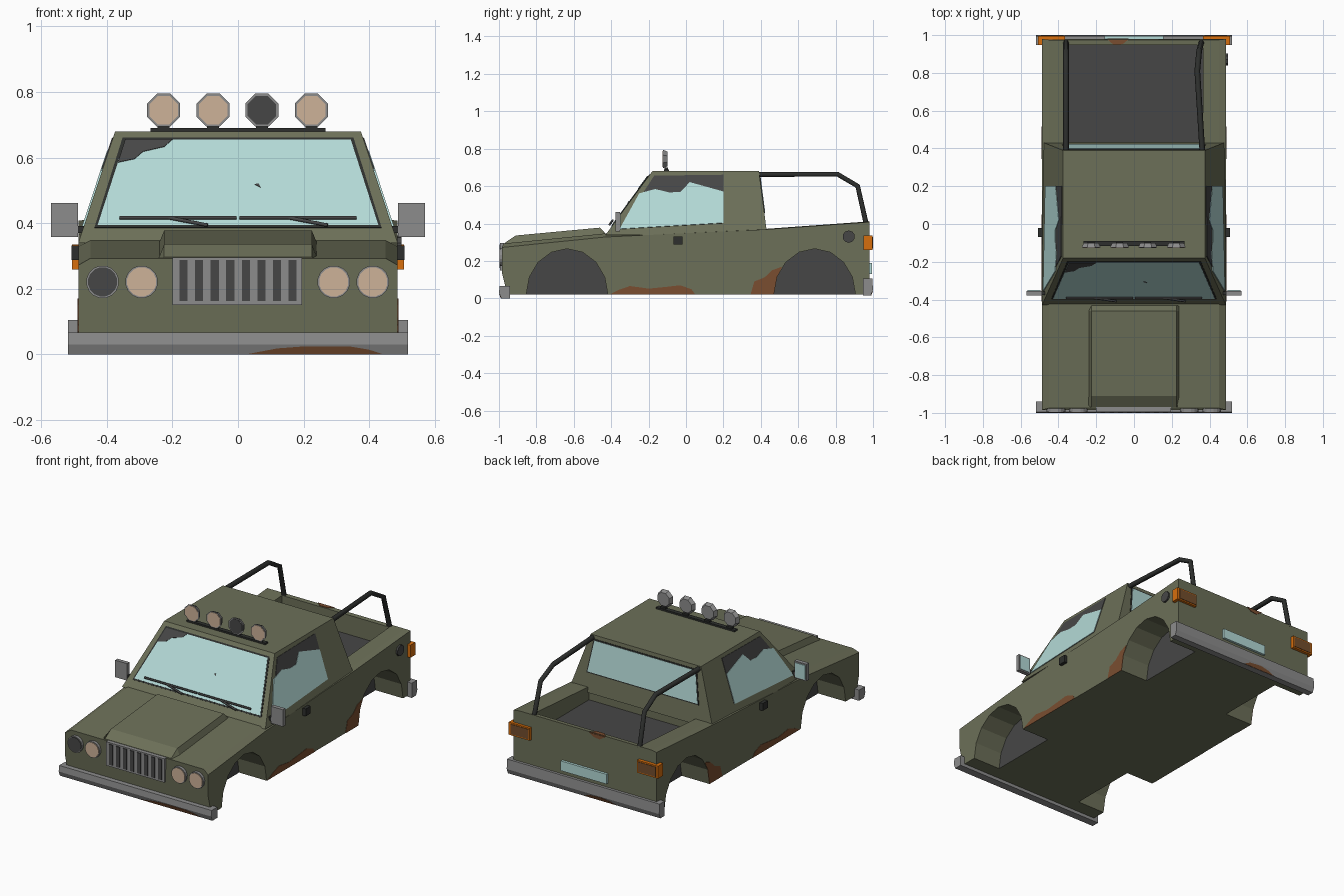
import bpy, bmesh, math
from mathutils import Vector, Matrix

if "Cube" in bpy.data.objects:
    bpy.data.objects.remove(bpy.data.objects["Cube"])

def material(name, rgb):
    m = bpy.data.materials.new(name)
    m.diffuse_color = (*rgb, 1)
    m.use_nodes = True
    m.node_tree.nodes["Principled BSDF"].inputs["Base Color"].default_value = m.diffuse_color
    return m

OLIVE = material("olive_paint", (.150, .160, .098))
GLASS = material("pale_glass", (.456, .701, .680))
CREAM = material("lamp_cream", (.617, .445, .314))
ORANGE = material("signal_orange", (.68, .156, .004))
GRAY = material("metal_gray", (.262, .262, .262))
DARK = material("dark_gray", (.062, .062, .062))
BLACK = material("black_trim", (.026, .028, .026))
RUST = material("rust", (.195, .076, .030))
LENS = material("brown_lens", (.17, .075, .026))

def finish(bm, name, *mats):
    bmesh.ops.recalc_face_normals(bm, faces=bm.faces)
    me = bpy.data.meshes.new(name)
    bm.to_mesh(me)
    bm.free()
    ob = bpy.data.objects.new(name, me)
    bpy.context.collection.objects.link(ob)
    for m in mats:
        me.materials.append(m)
    return ob

def loft(name, rings, mat):
    """Skin closed rings of equal size and cap both ends."""
    bm = bmesh.new()
    vs = [[bm.verts.new(p) for p in r] for r in rings]
    n = len(vs[0])
    for a, b in zip(vs, vs[1:]):
        for i in range(n):
            bm.faces.new((a[i], a[(i + 1) % n], b[(i + 1) % n], b[i]))
    bm.faces.new(vs[0])
    bm.faces.new(vs[-1])
    return finish(bm, name, mat)

def plate(name, pts, offset, mat):
    """Thin slab: polygon pushed out along an offset vector."""
    o = Vector(offset)
    return loft(name, [pts, [Vector(p) + o for p in pts]], mat)

def box(name, x, y, z, mat):
    ring = lambda h: [(x[0], y[0], h), (x[1], y[0], h), (x[1], y[1], h), (x[0], y[1], h)]
    return loft(name, [ring(z[0]), ring(z[1])], mat)

def disc(name, centre, r1, r2, depth, sides, axis, mat):
    bm = bmesh.new()
    turn = Matrix.Rotation(math.pi / 2, 4, axis) @ Matrix.Rotation(math.pi / sides, 4, 'Z')
    bmesh.ops.create_cone(bm, cap_ends=True, segments=sides, radius1=r1, radius2=r2,
                          depth=depth, matrix=Matrix.Translation(centre) @ turn)
    return finish(bm, name, mat)

def tube(name, pts, r, mat):
    cu = bpy.data.curves.new(name, 'CURVE')
    cu.dimensions = '3D'
    cu.bevel_depth, cu.bevel_resolution, cu.use_fill_caps = r, 1, True
    sp = cu.splines.new('POLY')
    sp.points.add(len(pts) - 1)
    for p, c in zip(sp.points, pts):
        p.co = (*c, 1)
    ob = bpy.data.objects.new(name, cu)
    bpy.context.collection.objects.link(ob)
    cu.materials.append(mat)
    return ob

# lower body: cross sections along the length (y at three heights, shoulder z, top z)
def section(ylow, ymid, ytop, zs, zt):
    half = [(.487, ylow, .02), (.487, ymid, .14), (.487, ymid, zs), (.45, ytop, zt)]
    return half + [(-x, y, z) for x, y, z in reversed(half)]

body = loft("body", [section(-.955, -.985, -.975, .272, .293),
                     section(-.43, -.43, -.43, .328, .347),
                     section(.42, .42, .42, .368, .371),
                     section(.98, .98, .975, .408, .411)], OLIVE)
body.data.materials.append(DARK)

# cut wheel arches and cargo bed
cutters = [box("bed_cutter", (-.365, .365), (.42, .947), (.29, .7), OLIVE)]
for yc in (-.636, .688):
    arch = [(yc - .218 * math.cos(i * math.pi / 8), .02 + .245 * math.sin(i * math.pi / 8))
            for i in range(9)]
    arch = [(arch[0][0], -.1)] + arch + [(arch[-1][0], -.1)]
    for s in (-1, 1):
        cutters.append(loft("arch_cutter", [[(s * x, y, z) for y, z in arch] for x in (.30, .6)], OLIVE))
bpy.context.view_layer.objects.active = body
for c in cutters:
    mod = body.modifiers.new("cut", 'BOOLEAN')
    mod.operation, mod.solver, mod.object = 'DIFFERENCE', 'EXACT', c
    bpy.ops.object.modifier_apply(modifier=mod.name)
    bpy.data.objects.remove(c)
for f in body.data.polygons:
    well = abs(f.normal.x) > .9 and abs(f.center.x) < .45 and f.center.z < .22
    floor = f.normal.z > .9 and f.center.z < .31 and f.center.y > .45
    f.material_index = 1 if well or floor else 0

# hood bulge
loft("hood_bulge", [[(-w, y, zb), (-w + .02, y2, zt), (w - .02, y2, zt), (w, y, zb)]
                    for w, y, y2, zb, zt in ((.245, -.97, -.968, .285, .297), (.245, -.91, -.91, .285, .336),
                                             (.245, -.46, -.46, .33, .378), (.245, -.42, -.43, .33, .346))], OLIVE)

# cab
def cab_ring(x, y0, y1, z):
    return [(-x, y0, z), (x, y0, z), (x, y1, z), (-x, y1, z)]
loft("cab", [cab_ring(.487, -.43, .434, .34), cab_ring(.375, -.18, .39, .68)], OLIVE)

# windows, laid on the cab planes
def on_front(x, z): return (x, -.43 + .25 * (z - .34) / .34, z)
def on_back(x, z): return (x, .434 - .044 * (z - .34) / .34, z)
def on_side(s): return lambda y, z: (s * (.487 - .112 * (z - .34) / .34), y, z)

def pane(name, place, pts, normal, lift, mat):
    plate(name, [place(*p) for p in pts], Vector(normal).normalized() * lift, mat)

FN, BN = (0, -.34, .25), (0, .34, .044)
pane("windshield_gasket", on_front, [(-.438, .385), (.438, .385), (.352, .66), (-.352, .66)], FN, .003, BLACK)
pane("windshield", on_front, [(-.428, .392), (.428, .392), (.344, .652), (-.344, .652)], FN, .005, GLASS)
pane("windshield_hole", on_front, [(-.366, .582), (-.344, .652), (-.2, .652), (-.225, .63), (-.29, .615),
                                   (-.315, .593)], FN, .007, DARK)
pane("windshield_chip", on_front, [(.05, .515), (.07, .505), (.062, .518)], FN, .007, DARK)
pane("rear_gasket", on_back, [(-.382, .455), (.382, .455), (.35, .658), (-.35, .658)], BN, .003, BLACK)
pane("rear_window", on_back, [(-.374, .462), (.374, .462), (.343, .65), (-.343, .65)], BN, .005, GLASS)

broken = [(-.25, .56), (-.165, .583), (-.09, .565), (-.03, .567), (.02, .62), (.2, .57)]
for s in (-1, 1):
    sn = (s * .34, 0, .112)
    pane("side_window_hole", on_side(s), [(-.355, .37), (.2, .402), (.2, .66), (-.17, .655)], sn, .003, DARK)
    pane("side_glass", on_side(s), [(-.355, .37)] + broken + [(.2, .402)], sn, .005, GLASS)
    # mirrors
    box("mirror", sorted((s * .488, s * .57)), (-.378, -.354), (.358, .462), GRAY)
    box("mirror_glass", sorted((s * .495, s * .563)), (-.355, -.35), (.366, .454), GLASS)
    box("mirror_arm", sorted((s * .45, s * .495)), (-.375, -.357), (.37, .392), BLACK)
    # door handles
    box("door_handle", sorted((s * .48, s * .508)), (-.068, -.02), (.287, .332), BLACK)
    # tail lights
    box("tail_light", sorted((s * .365, s * .507)), (.948, .996), (.258, .335), ORANGE)
    box("tail_lens", sorted((s * .372, s * .492)), (.99, .999), (.266, .327), LENS)
    # rust on the sills
    for pts in ([(-.41, .02), (-.36, .045), (-.30, .066), (-.2, .052), (-.1, .062), (-.03, .07), (.03, .048), (.05, .02)],
                [(.345, .02), (.365, .09), (.42, .112), (.46, .15), (.515, .17), (.487, .114), (.47, .02)]):
        plate("sill_rust", [(s * .486, y, z) for y, z in pts], (s * .003, 0, 0), RUST)
    # wipers
    c = .183 * s
    blade = lambda x, z: Vector(on_front(x, z)) + Vector((0, -.012, .009))
    tube("wiper_blade", [blade(c - .178, .408), blade(c + .178, .408)], .006, DARK)
    tube("wiper_arm", [blade(c - .03, .408), blade(c + .09, .385)], .006, DARK)

# bumpers
def bumper(name, d, y0, z0, z1):
    prof = [(y0, z0), (d * .988, z0), (d, z0 + .03), (d * .996, z1), (y0, z1)]
    loft(name, [[(x, y, z) for y, z in prof] for x in (-.518, .518)], GRAY)
bumper("front_bumper", -1, -.94, 0, .066)
bumper("rear_bumper", 1, .947, .015, .105)
plate("front_bumper_rust", [(x, -.988 - .4 * z, z) for x, z in
      ((.03, .001), (.12, .018), (.2, .024), (.34, .024), (.4, .014), (.44, .001))], (0, -.002, 0), RUST)
plate("rear_bumper_rust", [(x, .988 + .4 * (z - .015), z) for x, z in
      ((.0, .016), (-.04, .034), (-.12, .04), (-.18, .03), (-.22, .016))], (0, .002, 0), RUST)
plate("tailgate_rust", [(-.14, .977, .41), (-.03, .977, .41), (-.06, .952, .41), (-.11, .95, .41)], (0, 0, .004), RUST)
plate("tailgate_rust_drip", [(-.14, .979, .41), (-.03, .979, .41), (-.06, .979, .39), (-.1, .979, .385)], (0, .003, 0), RUST)
box("number_plate", (-.155, .155), (.978, .994), (.13, .19), GLASS)

# grille
box("grille", (-.2, .195), (-.994, -.97), (.15, .296), GRAY)
for i in range(8):
    x = -.166 + i * .0475
    box("grille_slot", (x - .0125, x + .0125), (-.998, -.99), (.162, .288), DARK)

# headlights, one broken
for x in (-.413, -.294, .292, .411):
    disc("headlight_rim", (x, -.985, .221), .05, .05, .018, 16, 'X', GRAY)
    disc("headlight_lens", (x, -.99, .221), .045, .045, .014, 16, 'X', DARK if x < -.4 else CREAM)

# roof light bar, one lamp broken
box("light_bar", (-.267, .267), (-.117, -.09), (.675, .69), BLACK)
for x in (-.227, -.076, .073, .224):
    disc("roof_lamp", (x, -.112, .745), .043, .054, .024, 8, 'X', GRAY)
    disc("roof_lamp_lens", (x, -.123, .745), .047, .047, .006, 8, 'X', DARK if 0 < x < .1 else CREAM)
    box("roof_lamp_foot", (x - .018, x + .018), (-.114, -.096), (.685, .7), BLACK)

# roll bars, the right one bent
tube("roll_bar_left", [(-.36, .38, .662), (-.36, .81, .664), (-.36, .918, .60), (-.36, .963, .4)], .015, BLACK)
tube("roll_bar_right", [(.362, .38, .662), (.335, .81, .664), (.345, .918, .60), (.357, .963, .4)], .015, BLACK)

# fuel cap
disc("fuel_cap", (.488, .87, .33), .033, .033, .02, 10, 'Y', DARK)
